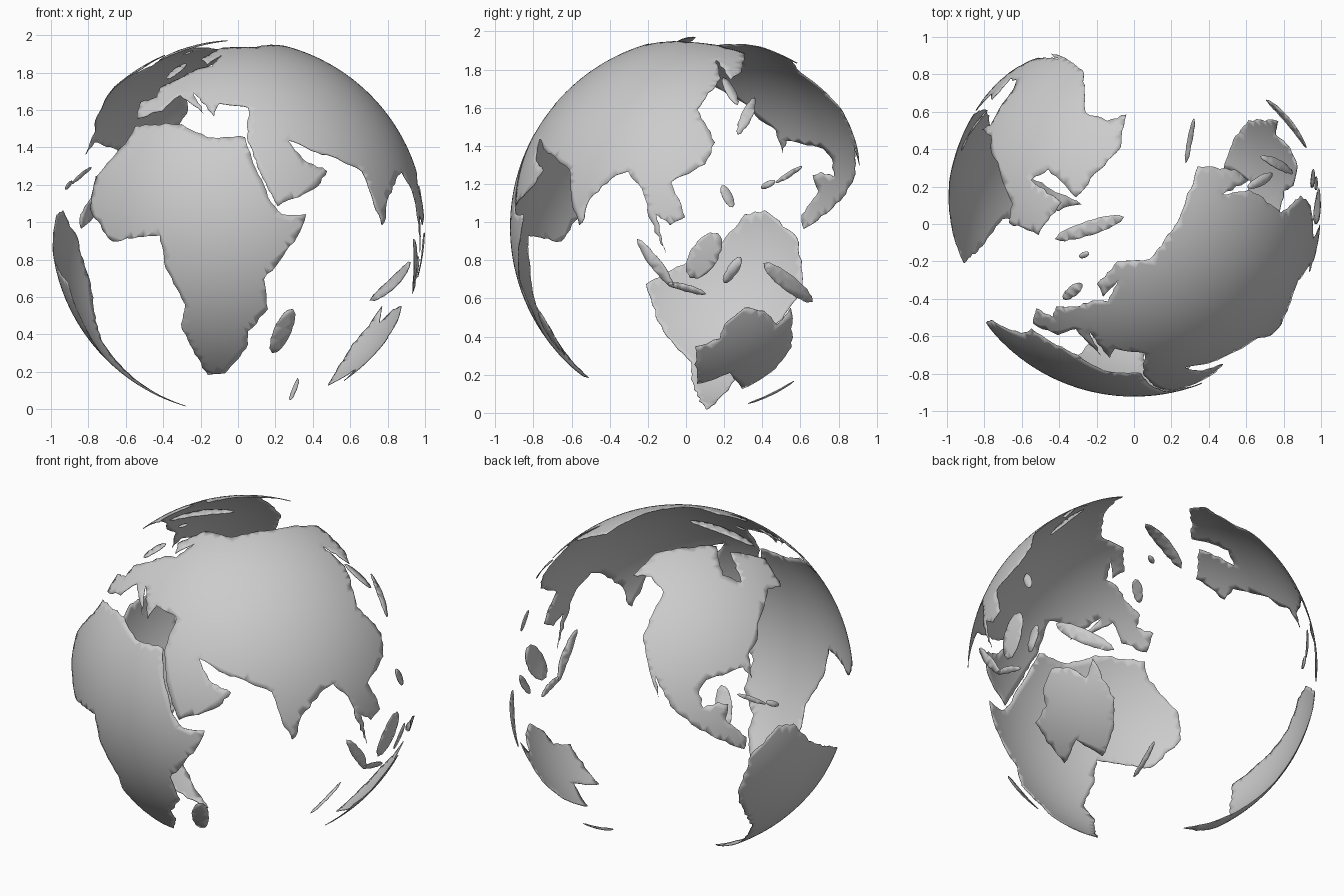
import bpy, bmesh, math, random
from mathutils import Vector
from mathutils.geometry import delaunay_2d_cdt

if "Cube" in bpy.data.objects:
    bpy.data.objects.remove(bpy.data.objects["Cube"])

random.seed(4)
CENTRE = Vector((0, 0.077, 0.975))
UP = Vector((0, 0, 1))


def view(cx, cy, scale, hx, hy, elev=0):
    """Orthographic drawing: sphere centre, units per radius, viewing direction."""
    h, e = Vector((hx, hy, 0)).normalized(), math.radians(elev)
    near = h * math.cos(e) + UP * math.sin(e)
    right = Vector((-h.y, h.x, 0))
    return cx, cy, scale, right, near.cross(right), near


S, C = math.sin(math.radians(35)), math.cos(math.radians(35))
FRONT = view(238, 227.7, 187, 0, -1)
RIGHT = view(700.7, 227.8, 191, 1, 0)
TOP = view(1134, 210.6, 187, 0, -1, 90)
FRONT_RIGHT = view(246, 669, 175, S, -C, 25)
BACK_LEFT = view(678, 679, 175, -S, C, 25)


def lift(v, pts, side=1):
    """Lift outline points onto the near (1) or far (-1) half of the unit sphere."""
    cx, cy, scale, right, up, near = v
    out = []
    for px, py in pts:
        a, b = (px - cx) / scale, (cy - py) / scale
        d = math.sqrt(max(0, 1 - a * a - b * b))
        out.append((right * a + up * b + near * d * side).normalized())
    return out


# evenly spread interior points
N = 7000
SPREAD = []
for i in range(N):
    z = 1 - 2 * (i + 0.5) / N
    r, t = math.sqrt(1 - z * z), i * math.pi * (3 - math.sqrt(5))
    SPREAD.append(Vector((r * math.cos(t), r * math.sin(t), z)))


def land(name, *parts, rough=0.007):
    """Fill a closed outline, with a slightly ragged coast, by a curved sheet."""
    corners = [p for part in parts for p in part]
    ring = []
    for p, q in zip(corners, corners[1:] + corners[:1]):
        n = max(1, math.ceil((q - p).length / 0.035))
        across = p.cross(q).normalized()
        for k in range(n):
            wiggle = random.uniform(-rough, rough) if k else 0
            ring.append((p.lerp(q, k / n) + across * wiggle).normalized())
    c = sum(ring, Vector()).normalized()
    u = c.orthogonal().normalized()
    w = c.cross(u)

    def flat(d):
        s = Vector((d.dot(u), d.dot(w)))
        return s.normalized() * c.angle(d) if s.length > 1e-6 else s

    reach = max(c.angle(p) for p in ring)
    pts = [flat(p) for p in ring + [p for p in SPREAD if c.angle(p) < reach]]
    v2, _, faces, *_ = delaunay_2d_cdt(pts, [], [list(range(len(ring)))], 1, 1e-5)
    bm = bmesh.new()
    verts = []
    for p in v2:
        a = p.length
        k = math.sin(a) / a if a > 1e-9 else 1
        verts.append(bm.verts.new(CENTRE + c * math.cos(a) + (u * p.x + w * p.y) * k))
    for f in faces:
        bm.faces.new([verts[i] for i in f])
    bmesh.ops.delete(bm, geom=[v for v in bm.verts if not v.link_faces], context='VERTS')
    me = bpy.data.meshes.new(name)
    bm.to_mesh(me)
    bm.free()
    ob = bpy.data.objects.new(name, me)
    bpy.context.collection.objects.link(ob)
    mod = ob.modifiers.new("thickness", 'SOLIDIFY')
    mod.thickness, mod.offset = 0.004, -1
    bpy.ops.object.select_all(action='DESELECT')
    ob.select_set(True)
    bpy.context.view_layer.objects.active = ob
    bpy.ops.object.shade_smooth_by_angle(angle=math.radians(40))


def island(name, v, start, end, width, side=1):
    """Long blunt oval between two end points."""
    a, b = Vector(start), Vector(end)
    half = (b - a) / 2
    cross = Vector((-half.y, half.x)).normalized() * width / 2
    oval = [(a + b) / 2 + half * math.cos(t) + cross * math.sin(t)
            for t in (i * math.tau / 12 for i in range(12))]
    land(name, lift(v, oval, side), rough=0.004)


# southern front continent
land("africa", lift(FRONT, [
    (245, 138), (258, 175), (271, 203), (282, 215), (306, 215), (297, 238), (264, 280), (268, 310),
    (248, 332), (248, 345), (225, 374), (208, 376), (181, 325), (185, 305), (164, 263), (160, 236),
    (112, 242), (90, 210), (96, 178), (125, 145), (135, 127), (182, 125), (207, 138)]))

# largest continent, coast by coast
south_west = lift(FRONT, [(247, 137), (257, 167), (278, 207), (318, 187), (327, 172), (303, 160), (288, 141),
                          (317, 153), (342, 162), (362, 172), (374, 205), (382, 226)])
south = lift(FRONT_RIGHT, [(298, 732), (302, 715), (320, 693)])
east = lift(RIGHT, [(628, 172), (642, 190), (651, 222), (666, 254), (656, 215), (670, 226), (685, 218),
                    (671, 183), (705, 165), (715, 143), (697, 110), (706, 98)])
north_east = lift(FRONT_RIGHT, [(345, 565), (322, 545), (350, 563), (345, 550), (318, 525), (278, 528)])
north = lift(TOP, [(1172, 232), (1150, 260), (1118, 262), (1097, 285), (1103, 298), (1118, 281),
                   (1108, 303), (1092, 302), (1075, 308), (1056, 308)])
inland_sea = lift(FRONT, [(157, 98), (140, 103), (137, 119), (162, 112), (180, 96), (205, 116), (193, 93),
                          (214, 117), (219, 104), (248, 108)])
land("eurasia", south_west, south, east, north_east, north, inland_sea)

# northern back-left continent
land("north_america", lift(BACK_LEFT, [
    (633, 575), (655, 553), (716, 546), (722, 575), (741, 582), (730, 552), (765, 558), (781, 586),
    (768, 588), (757, 625), (757, 640), (748, 655), (752, 678), (743, 667), (706, 680), (699, 690),
    (703, 708), (718, 702), (728, 704), (725, 719), (746, 737), (744, 749), (700, 730), (670, 706),
    (655, 675), (658, 697), (647, 660), (643, 635), (663, 592), (651, 576)]))

# southern back-left continent, seen through the open globe
land("south_america", lift(RIGHT, [
    (797, 238), (765, 211), (745, 215), (722, 244), (688, 263), (646, 285), (652, 306), (663, 332),
    (691, 363), (691, 380), (706, 411), (730, 388), (757, 347), (797, 300), (803, 280)], -1))

# southern back-right continent
land("australia", lift(RIGHT, [
    (695, 348), (697, 385), (730, 374), (742, 390), (772, 373), (792, 348), (791, 309), (777, 326),
    (764, 312), (745, 309), (725, 325), (720, 340)]))

# islands
island("madagascar", FRONT, (293, 310), (272, 354), 17)
island("new_zealand", TOP, (1186, 164), (1194, 119), 5, -1)
island("new_guinea", RIGHT, (764, 264), (813, 303), 16)
island("borneo", RIGHT, (718, 234), (690, 279), 28)
island("sulawesi", RIGHT, (741, 258), (724, 284), 11)
island("sumatra", RIGHT, (637, 240), (674, 289), 11)
island("java", RIGHT, (668, 284), (706, 295), 7)
island("philippines", RIGHT, (722, 186), (733, 208), 10)
island("japan", RIGHT, (738, 135), (755, 98), 11)
island("sakhalin", RIGHT, (723, 78), (738, 105), 9)
island("britain", TOP, (1063, 300), (1082, 285), 11)
island("iceland", TOP, (1079, 258), (1089, 254), 6)
island("greenland", TOP, (1055, 240), (1124, 218), 15)
island("cuba", BACK_LEFT, (737, 694), (766, 704), 5)
island("hispaniola", BACK_LEFT, (766, 702), (779, 705), 6)
